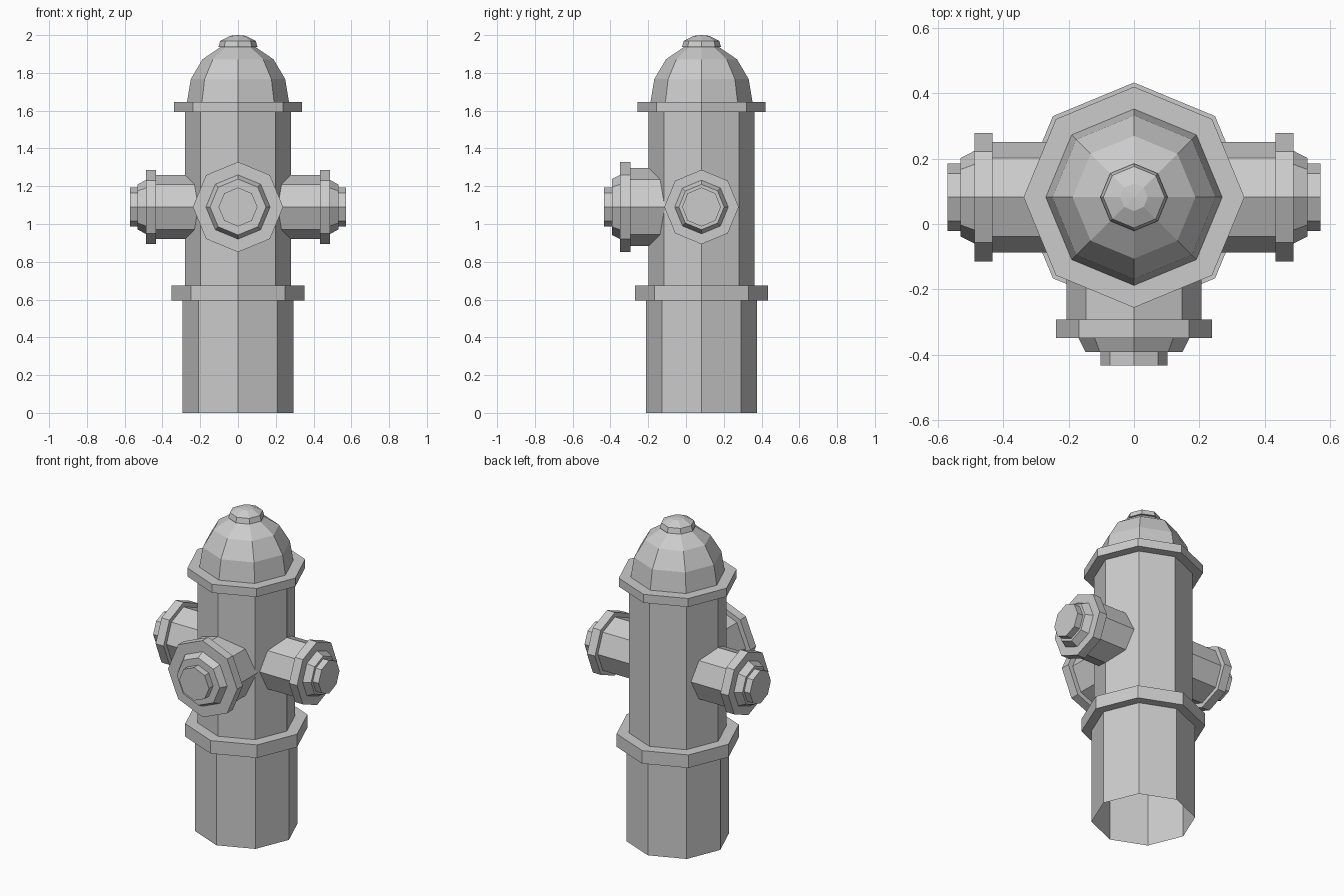
import bpy, bmesh
from math import sin, cos, pi
from mathutils import Matrix, Vector

if "Cube" in bpy.data.objects:
    bpy.data.objects.remove(bpy.data.objects["Cube"])

CY = 0.082          # y of the main axis
NZ = 1.09           # height of the nozzle axes
SIDES = 8


def lathe(name, profile, matrix):
    """Spin (radius, height) points into an eight-sided shell; radius 0 makes an apex."""
    bm = bmesh.new()
    rings = []
    for r, h in profile:
        if r == 0:
            rings.append([bm.verts.new((0, 0, h))])
        else:
            rings.append([bm.verts.new((r * cos(2 * pi * i / SIDES), r * sin(2 * pi * i / SIDES), h))
                          for i in range(SIDES)])
    for a, b in zip(rings, rings[1:]):
        for i in range(SIDES):
            j = (i + 1) % SIDES
            if len(b) == 1:
                bm.faces.new((a[i], a[j], b[0]))
            else:
                bm.faces.new((a[i], a[j], b[j], b[i]))
    bm.transform(matrix)
    mesh = bpy.data.meshes.new(name)
    bm.to_mesh(mesh)
    bm.free()
    obj = bpy.data.objects.new(name, mesh)
    bpy.context.collection.objects.link(obj)
    return obj


def nozzle(name, direction, pipe, collar, start, end, bonnet, tip):
    """Pipe, collar, tapered bonnet and end cap, measured outward from the main axis."""
    profile = [(pipe, 0.16), (pipe, start), (collar, start), (collar, end),
               (bonnet, end), (bonnet - 0.022, end + 0.043),
               (0.103, end + 0.043), (0.103, tip), (0, tip)]
    turn = Vector(direction).to_track_quat('Z', 'Y').to_matrix().to_4x4()
    return lathe(name, profile, Matrix.Translation((0, CY, NZ)) @ turn)


axis = Matrix.Translation((0, CY, 0))

# Barrel with its two flanges, open underneath
lathe("barrel", [(0.294, 0), (0.294, 0.594), (0.351, 0.594), (0.351, 0.675),
                 (0.28, 0.675), (0.28, 1.592), (0.338, 1.592), (0.338, 1.645),
                 (0.27, 1.645)], axis)

# Domed bonnet and top nut
lathe("dome", [(0.27, 1.645), (0.25, 1.767), (0.188, 1.872), (0.085, 1.942)], axis)
lathe("top_nut", [(0.08, 1.938), (0.103, 1.938), (0.094, 1.97), (0.042, 1.996), (0, 2.0)], axis)

# Large front outlet and two smaller side outlets
nozzle("front_outlet", (0, -1, 0), 0.207, 0.239, 0.375, 0.431, 0.17, 0.515)
for label, s in (("left", -1), ("right", 1)):
    nozzle(label + "_outlet", (s, 0, 0), 0.169, 0.197, 0.433, 0.488, 0.142, 0.571)
